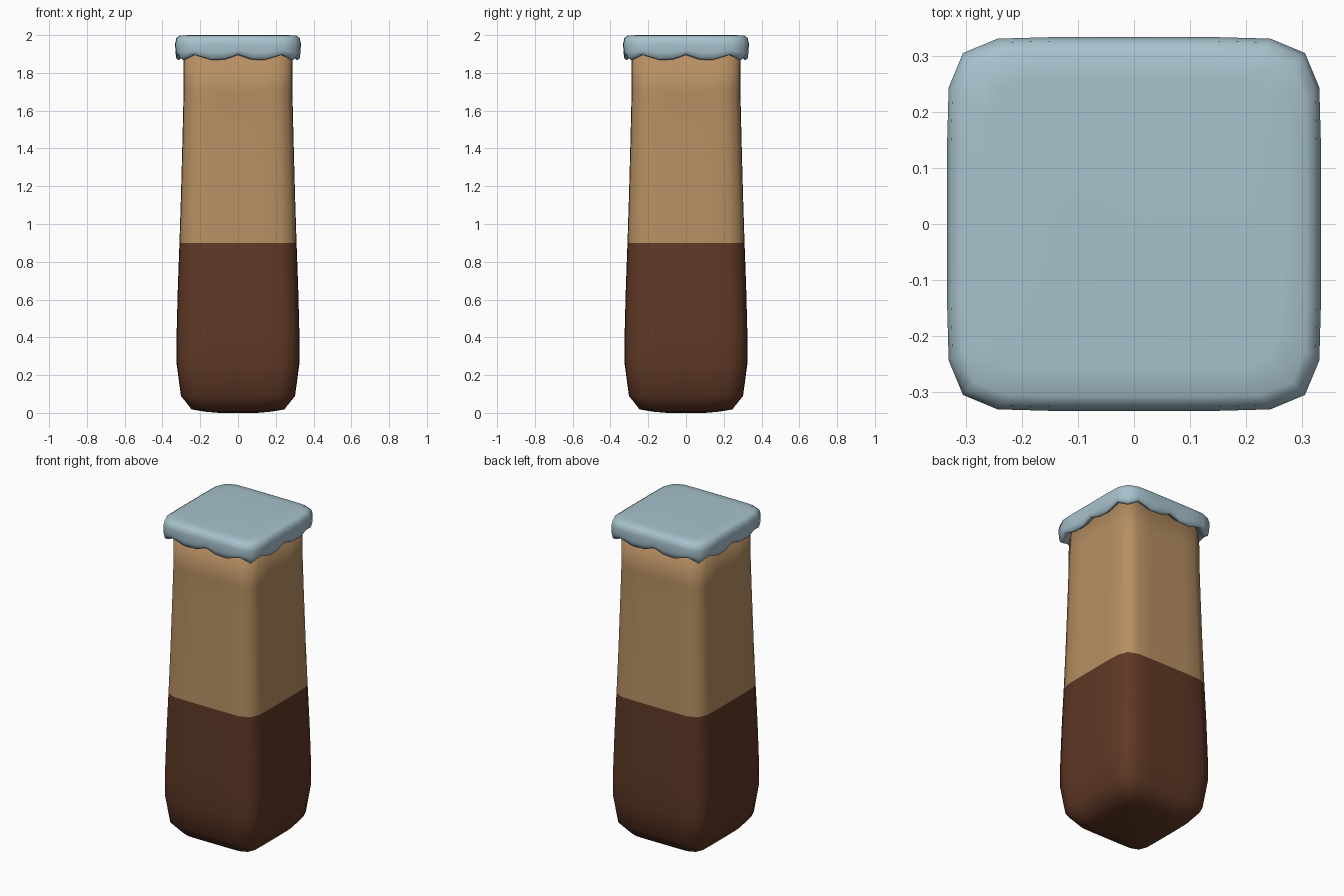
import bpy, bmesh, math

if "Cube" in bpy.data.objects:
    bpy.data.objects.remove(bpy.data.objects["Cube"])


def material(name, rgb):
    m = bpy.data.materials.new(name)
    m.diffuse_color = (*rgb, 1)
    m.use_nodes = True
    m.node_tree.nodes["Principled BSDF"].inputs["Base Color"].default_value = m.diffuse_color
    return m


brown = material("dark brown", (0.115, 0.040, 0.019))
tan = material("tan", (0.47, 0.275, 0.125))
blue = material("pale grey blue", (0.39, 0.54, 0.61))

# Rounded-square cross-section of unit half-width: one side, then turned four times
SIDE = [(1, -0.73), (1, -0.44), (1, -0.22), (1, 0), (1, 0.22), (1, 0.44),
        (0.992, 0.73), (0.915, 0.915)]
SIDE[0] = (0.992, -0.73)
SECTION = []
for k in range(4):
    c, s = [(1, 0), (0, 1), (-1, 0), (0, -1)][k]
    SECTION += [(x * c - y * s, x * s + y * c) for x, y in SIDE]

# Drip heights along one side: low at the corners and between middle and corner
WAVE = [0.018, -0.010, -0.006, 0.018, -0.006, -0.010, 0.018, -0.012]


def loft(name, rings, mats, wavy=None, split=None):
    """Stack scaled cross-sections (half-width, z) and close both ends."""
    bm = bmesh.new()
    n = len(SECTION)
    loops = []
    for i, (w, z) in enumerate(rings):
        f = wavy[i] if wavy else 0
        loops.append([bm.verts.new((x * w, y * w, z + f * WAVE[j % 8]))
                      for j, (x, y) in enumerate(SECTION)])
    for a, b in zip(loops, loops[1:]):
        for j in range(n):
            bm.faces.new((a[j], a[(j + 1) % n], b[(j + 1) % n], b[j]))
    bm.faces.new(loops[0][::-1])
    bm.faces.new(loops[-1])
    bmesh.ops.recalc_face_normals(bm, faces=bm.faces)
    for f in bm.faces:
        f.smooth = True
        if split is not None and f.calc_center_median().z > split:
            f.material_index = 1
    me = bpy.data.meshes.new(name)
    bm.to_mesh(me)
    bm.free()
    for m in mats:
        me.materials.append(m)
    ob = bpy.data.objects.new(name, me)
    bpy.context.collection.objects.link(ob)
    return ob


# Tapered body, dark below z = 0.9
loft("body", [(0.10, 0.0), (0.17, 0.006), (0.245, 0.018), (0.302, 0.09), (0.325, 0.26),
              (0.325, 0.42), (0.319, 0.65), (0.310, 0.90), (0.302, 1.15),
              (0.294, 1.45), (0.288, 1.70), (0.287, 1.94)],
     [brown, tan], split=0.9)

# Cap with dripping lower edge
loft("cap", [(0.270, 1.905), (0.298, 1.892), (0.312, 1.877), (0.326, 1.885), (0.331, 1.91),
             (0.333, 1.955), (0.326, 1.985), (0.308, 1.997), (0.26, 2.0)],
     [blue], wavy=[0.6, 1, 1, 1, 0.5, 0, 0, 0, 0])
